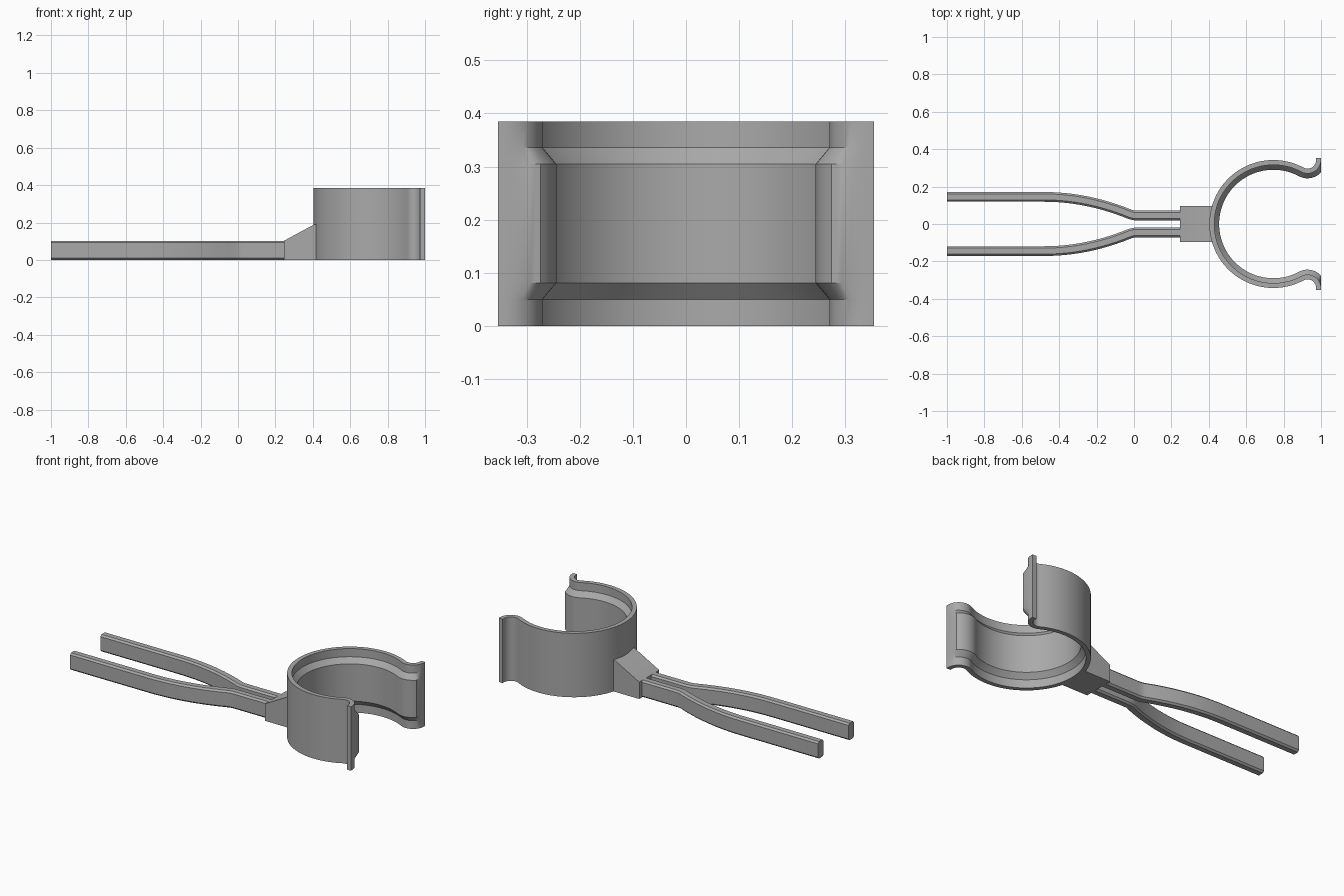
import bpy, bmesh, math
from mathutils import Vector

if "Cube" in bpy.data.objects:
    bpy.data.objects.remove(bpy.data.objects["Cube"])

grey = bpy.data.materials.new("plain grey")
grey.diffuse_color = (0.4, 0.4, 0.4, 1)
grey.use_nodes = True
grey.node_tree.nodes["Principled BSDF"].inputs["Base Color"].default_value = grey.diffuse_color


def sweep(name, rings):
    """Skin a list of equal-length vertex rings and cap both ends."""
    bm = bmesh.new()
    rows = [[bm.verts.new(p) for p in ring] for ring in rings]
    n = len(rows[0])
    for a, b in zip(rows, rows[1:]):
        for i in range(n):
            j = (i + 1) % n
            bm.faces.new((a[i], a[j], b[j], b[i]))
    bm.faces.new(rows[0])
    bm.faces.new(rows[-1])
    bmesh.ops.recalc_face_normals(bm, faces=bm.faces)
    mesh = bpy.data.meshes.new(name)
    bm.to_mesh(mesh)
    bm.free()
    mesh.materials.append(grey)
    ob = bpy.data.objects.new(name, mesh)
    bpy.context.collection.objects.link(ob)
    bpy.ops.object.select_all(action='DESELECT')
    ob.select_set(True)
    bpy.context.view_layer.objects.active = ob
    bpy.ops.object.shade_smooth_by_angle(angle=math.radians(28))
    return ob


# Open clip ring: outer path with inward directions, flared lip at each mouth end
CX, R = 0.745, 0.342
hook = Vector((0.928, 0.342))
to_hook = hook - Vector((CX, 0))
hook_r = to_hook.length - R
phi = math.atan2(to_hook.y, to_hook.x)
thin = 1.0 - hook.x - hook_r
thick = thin + 0.026

half = [(Vector((hook.x + hook_r, 0.354)), Vector((1, 0)))]
for i in range(17):
    a = 2 * math.pi + (phi - math.pi) * i / 16
    d = Vector((math.cos(a), math.sin(a)))
    half.append((hook + d * hook_r, d))
for i in range(1, 41):
    a = phi + (math.pi - phi) * i / 40
    d = Vector((math.cos(a), math.sin(a)))
    half.append((Vector((CX, 0)) + d * R, -d))
flip = lambda v: Vector((v.x, -v.y))
path = half + [(flip(p), flip(d)) for p, d in reversed(half[:-1])]

# Wall section (depth, height): thin rims, chamfers, thick middle band
section = [(0, 0), (0, 0.385), (thin, 0.385), (thin, 0.336), (thick, 0.305),
           (thick, 0.081), (thin, 0.05), (thin, 0)]
rings = []
for p, d in path:
    ring = []
    for depth, z in section:
        q = p + d * depth
        ring.append((min(q.x, 1.0), q.y, z))
    rings.append(ring)
sweep("clip_ring", rings)

# Wedge block joining the arms to the ring
wedge = [(0.245, 0), (0.425, 0), (0.425, 0.192), (0.408, 0.19), (0.245, 0.102)]
sweep("wedge_block", [[(x, y, z) for x, z in wedge] for y in (-0.095, 0.095)])

# Two bent spring arms with bevelled edges
W, H, C = 0.026, 0.102, 0.01
bar = [(-W, C), (-W + C, 0), (W - C, 0), (W, C),
       (W, H - C), (W - C, H), (-W + C, H), (-W, H - C)]
line = [Vector((-1, 0.145))]
p0, p1, p2 = Vector((-0.48, 0.145)), Vector((-0.25, 0.145)), Vector((-0.02, 0.051))
for i in range(13):
    t = i / 12
    line.append(p0 * (1 - t) ** 2 + p1 * 2 * t * (1 - t) + p2 * t * t)
line += [Vector((0.0, 0.046)), Vector((0.025, 0.045)), Vector((0.26, 0.045))]
for name, side in (("back_arm", 1), ("front_arm", -1)):
    rings = []
    for i, p in enumerate(line):
        t = (line[min(i + 1, len(line) - 1)] - line[max(i - 1, 0)]).normalized()
        if i in (0, 1):
            t = Vector((1, 0))
        n = Vector((-t.y, t.x))
        rings.append([(p.x + n.x * u, side * (p.y + n.y * u), z) for u, z in bar])
    sweep(name, rings)
